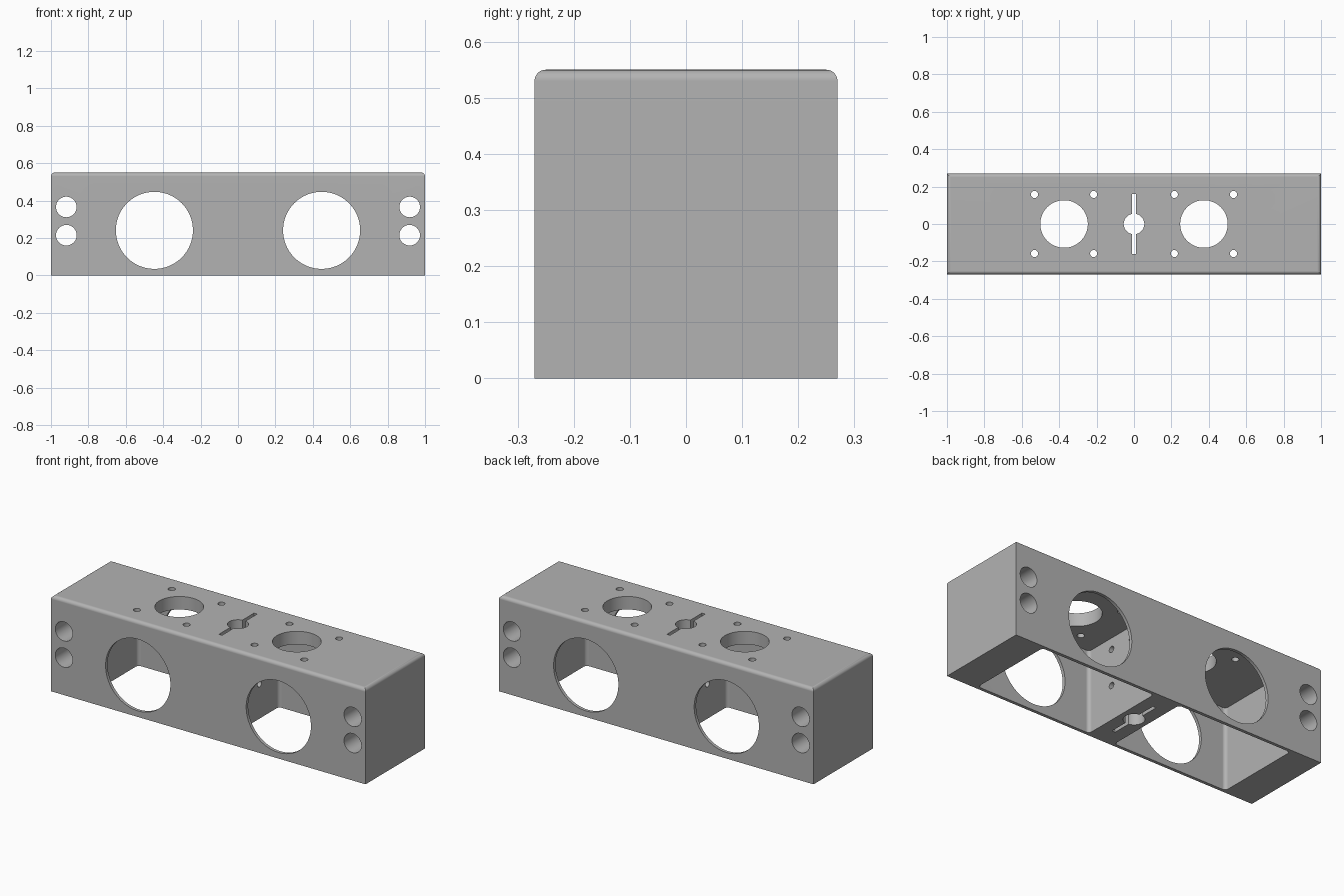
import bpy, bmesh, math
from mathutils import Matrix, Vector

if "Cube" in bpy.data.objects:
    bpy.data.objects.remove(bpy.data.objects["Cube"])

L, D, H = 2.0, 0.54, 0.55      # overall size
ROUND = 0.02                   # fillet radius
CEILING = 0.475                # height of the pocket roof

metal = bpy.data.materials.new("light_grey")
metal.use_nodes = True
grey = (0.45, 0.45, 0.45, 1)
metal.diffuse_color = grey
metal.node_tree.nodes["Principled BSDF"].inputs["Base Color"].default_value = grey


def new_object(name, bm):
    bmesh.ops.recalc_face_normals(bm, faces=bm.faces)
    mesh = bpy.data.meshes.new(name)
    bm.to_mesh(mesh)
    bm.free()
    mesh.materials.append(metal)
    ob = bpy.data.objects.new(name, mesh)
    bpy.context.collection.objects.link(ob)
    return ob


def box(name, low, high, pick_edge=None, segments=6):
    """Box between two corners, with the picked edges rounded."""
    low, high = Vector(low), Vector(high)
    bm = bmesh.new()
    bmesh.ops.create_cube(bm, size=1)
    for v in bm.verts:
        v.co = (low + high) / 2 + v.co * (high - low)
    if pick_edge:
        edges = [e for e in bm.edges if pick_edge(*e.verts)]
        bmesh.ops.bevel(bm, geom=edges, offset=ROUND, segments=segments,
                        profile=0.5, affect='EDGES')
    return new_object(name, bm)


def drill(name, axis, centre, radius, length, segments=64):
    """Cylinder along an axis."""
    turn = {'X': Matrix.Rotation(math.pi / 2, 4, 'Y'),
            'Y': Matrix.Rotation(math.pi / 2, 4, 'X'),
            'Z': Matrix.Identity(4)}[axis]
    bm = bmesh.new()
    bmesh.ops.create_cone(bm, cap_ends=True, segments=segments, radius1=radius,
                          radius2=radius, depth=length,
                          matrix=Matrix.Translation(centre) @ turn)
    return new_object(name, bm)


# Solid block with rounded top edges
housing = box("housing", (-L / 2, -D / 2, 0), (L / 2, D / 2, H),
              lambda a, b: a.co.z > H / 2 and b.co.z > H / 2)

cutters = []
for s in (-1, 1):
    # Pocket open at the bottom, with rounded upright corners
    x1, x2 = sorted((s * 0.083, s * 0.812))
    cutters.append(box("pocket", (x1, -0.252, -0.1), (x2, 0.252, CEILING),
                       lambda a, b: abs(a.co.z - b.co.z) > 0.1))
    # Large window through the front and back walls
    cutters.append(drill("window", 'Y', (s * 0.447, 0, 0.241), 0.206, 1, 96))
    # Mounting holes through the solid ends
    for z in (0.215, 0.366):
        cutters.append(drill("end_hole", 'Y', (s * 0.918, 0, z), 0.055, 1))
    # Round opening in the top with four screw holes around it
    cutters.append(drill("top_opening", 'Z', (s * 0.374, 0, H), 0.127, 0.4, 96))
    for dx in (-0.158, 0.158):
        for y in (-0.158, 0.158):
            cutters.append(drill("screw_hole", 'Z', (s * 0.374 + dx, y, H),
                                 0.019, 0.4, 32))

# Central bore and slot through the middle block
cutters.append(drill("centre_bore", 'Z', (0, 0, H / 2), 0.055, 1))
cutters.append(box("centre_slot", (-0.01, -0.16, -0.1), (0.01, 0.16, H + 0.1)))

# Cross holes joining the two pockets
for y in (-0.077, 0.077):
    for z in (0.2, 0.41):
        cutters.append(drill("cross_hole", 'X', (0, y, z), 0.018, 0.4, 32))

# Cut everything out of the block
bpy.context.view_layer.objects.active = housing
housing.select_set(True)
for cutter in cutters:
    cutter.hide_render = True
    mod = housing.modifiers.new("cut", 'BOOLEAN')
    mod.operation = 'DIFFERENCE'
    mod.solver = 'EXACT'
    mod.object = cutter
    bpy.ops.object.modifier_apply(modifier=mod.name)
    bpy.data.objects.remove(cutter)

# Smooth curves, crisp flat faces
bpy.ops.object.shade_smooth_by_angle(angle=math.radians(30))
weighted = housing.modifiers.new("weighted_normals", 'WEIGHTED_NORMAL')
weighted.keep_sharp = True
